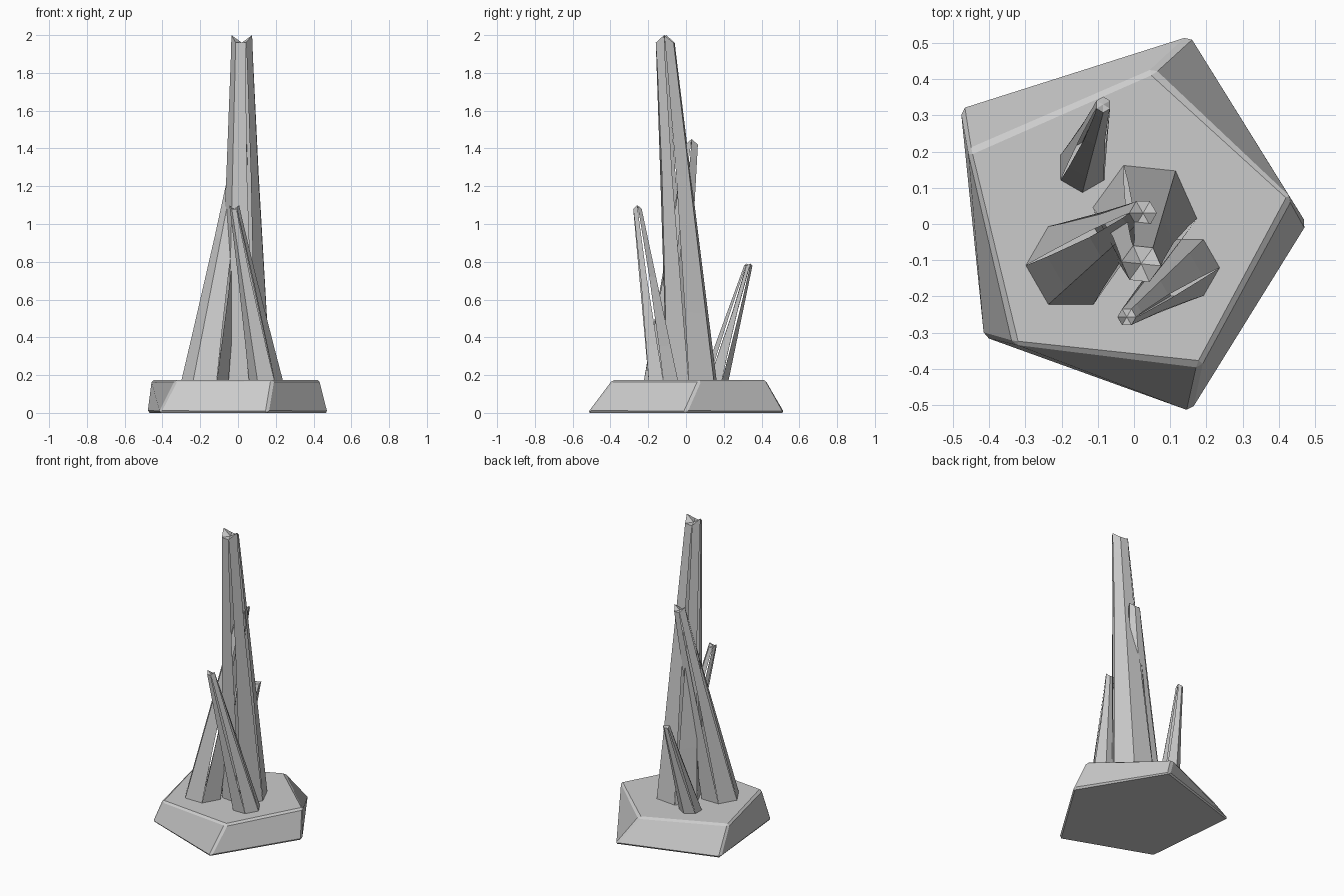
import bpy, bmesh
from math import cos, sin, radians
from mathutils import Vector

if "Cube" in bpy.data.objects:
    bpy.data.objects.remove(bpy.data.objects["Cube"])


def finish(bm, name):
    bmesh.ops.remove_doubles(bm, verts=bm.verts, dist=0.0002)
    bmesh.ops.recalc_face_normals(bm, faces=bm.faces)
    me = bpy.data.meshes.new(name)
    bm.to_mesh(me)
    bm.free()
    ob = bpy.data.objects.new(name, me)
    bpy.context.collection.objects.link(ob)
    return ob


# Irregular five-sided rock slab with chamfered edges
low = [(0.16, 0.525), (0.48, -0.005), (0.155, -0.525), (-0.42, -0.31), (-0.48, 0.325)]
high = [(0.05, 0.425), (0.435, 0.075), (0.185, -0.39), (-0.33, -0.335), (-0.46, 0.2)]
bm = bmesh.new()
b = [bm.verts.new((x, y, 0)) for x, y in low]
t = [bm.verts.new((x, y, 0.175)) for x, y in high]
bm.faces.new(b[::-1])
bm.faces.new(t)
for i in range(5):
    j = (i + 1) % 5
    bm.faces.new((b[i], b[j], t[j], t[i]))
slab = finish(bm, "rock_base")
bev = slab.modifiers.new("chamfer", 'BEVEL')
bev.width = 0.012
bev.segments = 1


# Leaning six-sided crystal: side panels with split edges and a folded tip
def crystal(name, base, r0, tip, r1, phase, gap, fold):
    bm = bmesh.new()
    base, tip = Vector((*base, 0.17)), Vector(tip)

    def corner(i, s):
        a = radians(phase + 60 * i)
        p = base.lerp(tip, s) + Vector((cos(a), sin(a), 0)) * (r0 + (r1 - r0) * s)
        if i % 3:
            p.z -= fold * s
        return p

    split = (0, 2, 3, 5)
    rows = (0, 0.2, 0.6, 0.93, 1)
    width = (0, 0.5, 1, 0.4, 0)
    for i in range(6):
        prev = None
        for s, w in zip(rows, width):
            p, q = corner(i, s), corner((i + 1) % 6, s)
            d = (q - p).normalized() * gap * w
            left = p + d if i in split else p
            right = q - d if (i + 1) % 6 in split else q
            pair = [bm.verts.new(left), bm.verts.new(right)]
            if prev:
                bm.faces.new((prev[0], prev[1], pair[1], pair[0]))
            prev = pair
    # Tip: high ridge corners 0 and 3 over a folded valley
    ring = [bm.verts.new(corner(i, 1)) for i in range(6)]
    mid = bm.verts.new(tip - Vector((0, 0, fold)))
    for i in range(6):
        bm.faces.new((ring[i], ring[(i + 1) % 6], mid))
    finish(bm, name)


crystal("tall_crystal", (0.03, 0.03), 0.145, (0.02, -0.11, 2.0), 0.055, -6, 0.013, 0.04)
crystal("left_crystal", (-0.175, -0.115), 0.125, (0.025, 0.03, 1.45), 0.038, 0, 0.010, 0.03)
crystal("right_crystal", (0.148, -0.12), 0.09, (-0.02, -0.257, 1.10), 0.026, 0, 0.008, 0.02)
crystal("small_crystal", (-0.143, 0.155), 0.07, (-0.085, 0.33, 0.79), 0.022, 30, 0.008, 0.01)
